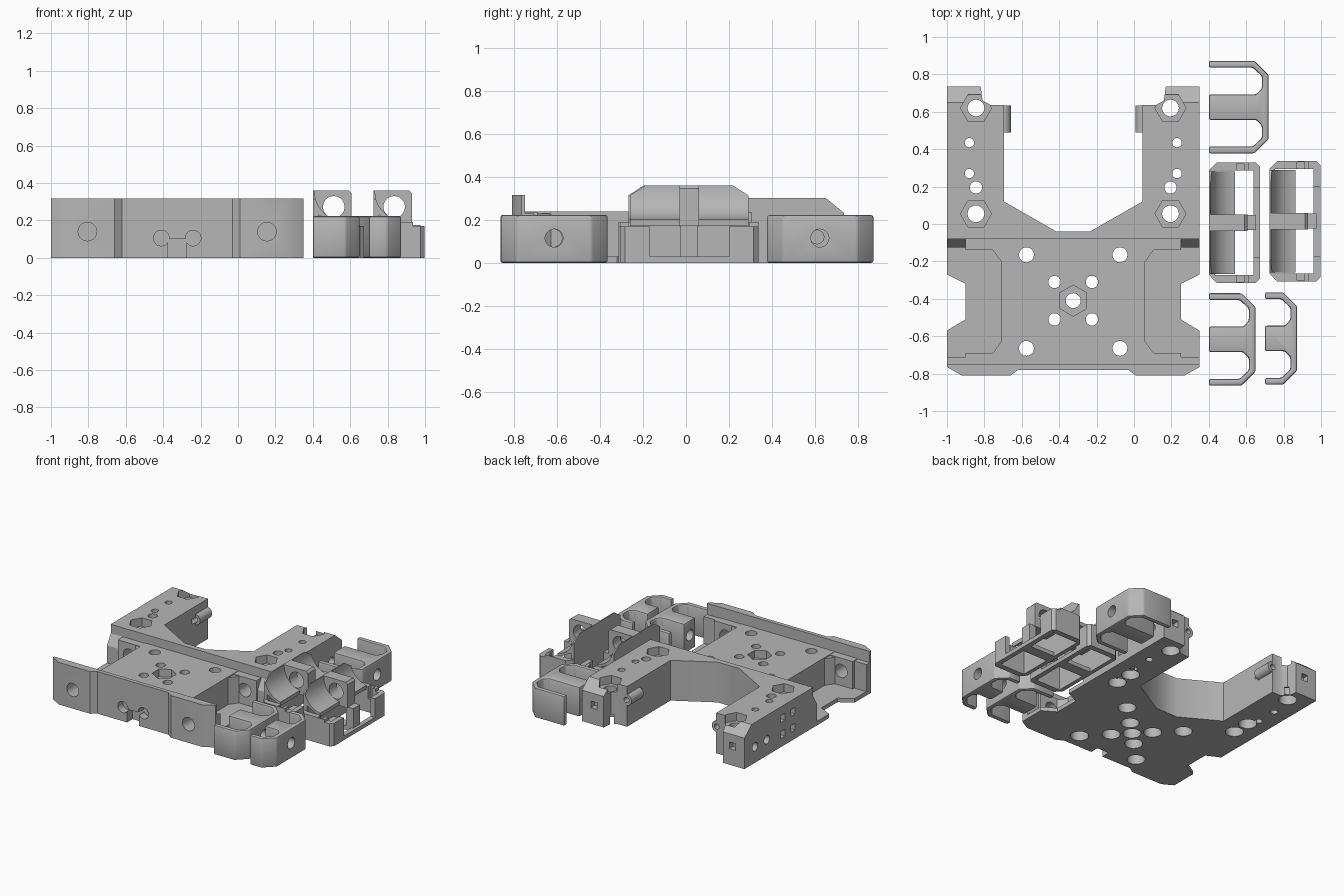
import bpy, bmesh, math

if "Cube" in bpy.data.objects:
    bpy.data.objects.remove(bpy.data.objects["Cube"], do_unlink=True)

grey = bpy.data.materials.new("plain_grey")
grey.use_nodes = True
grey.diffuse_color = (0.47, 0.47, 0.47, 1)
grey.node_tree.nodes["Principled BSDF"].inputs["Base Color"].default_value = grey.diffuse_color

MID = -0.325          # symmetry line of the carriage
helpers = []


def prism(name, outlines, axis, lo, hi):
    """Extrude one or more separate 2D outlines along an axis."""
    place = {"x": lambda a, b, t: (t, a, b),
             "y": lambda a, b, t: (a, t, b),
             "z": lambda a, b, t: (a, b, t)}[axis]
    bm = bmesh.new()
    for pts in outlines:
        ends = [[bm.verts.new(place(a, b, t)) for a, b in pts] for t in (lo, hi)]
        for ring in ends:
            bm.faces.new(ring)
        n = len(pts)
        for i in range(n):
            j = (i + 1) % n
            bm.faces.new((ends[0][i], ends[0][j], ends[1][j], ends[1][i]))
    bmesh.ops.recalc_face_normals(bm, faces=bm.faces)
    me = bpy.data.meshes.new(name)
    bm.to_mesh(me)
    bm.free()
    me.materials.append(grey)
    ob = bpy.data.objects.new(name, me)
    bpy.context.collection.objects.link(ob)
    return ob


def rect(a0, a1, b0, b1):
    return [(a0, b0), (a1, b0), (a1, b1), (a0, b1)]


def square(a, b, h):
    return rect(a - h, a + h, b - h, b + h)


def ngon(a, b, r, n=20, turn=0.0):
    return [(a + r * math.cos(turn + math.tau * i / n),
             b + r * math.sin(turn + math.tau * i / n)) for i in range(n)]


def mirrored(half):
    """Full outline from its right half, about the symmetry line."""
    return ([(MID + u, y) for u, y in half]
            + [(MID - u, y) for u, y in reversed(half)])


def combine(target, other, operation):
    m = target.modifiers.new(operation.lower(), "BOOLEAN")
    m.operation, m.solver, m.object = operation, "EXACT", other
    other.hide_render = True
    helpers.append(other)


def cut(target, outlines, axis, lo, hi):
    combine(target, prism("cutter", outlines, axis, lo, hi), "DIFFERENCE")


def finish(ob):
    """Bake all modifiers in one pass, drop the helpers, set the shading."""
    if ob.modifiers:
        baked = bpy.data.meshes.new_from_object(
            ob.evaluated_get(bpy.context.evaluated_depsgraph_get()))
        ob.modifiers.clear()
        ob.data = baked
    while helpers:
        bpy.data.objects.remove(helpers.pop(), do_unlink=True)
    bpy.ops.object.select_all(action="DESELECT")
    bpy.context.view_layer.objects.active = ob
    ob.select_set(True)
    bpy.ops.object.shade_smooth_by_angle(angle=math.radians(30))


# ---- Carriage: floor, front wall, deck and legs joined together
front = [(0.295, -0.78), (0.335, -0.81), (0.595, -0.81), (0.675, -0.765)]
notch = [(0.675, -0.57), (0.575, -0.51), (0.575, -0.32), (0.675, -0.27)]
leg_end = [(0.675, 0.735), (0.495, 0.735), (0.485, 0.66), (0.44, 0.635),
           (0.37, 0.635), (0.37, 0.12), (0.09, -0.04)]
body = prism("carriage_body", [mirrored(front + notch + leg_end)], "z", 0, 0.03)


def bar(name, half_width, y0, y1, top):
    return prism(name, [rect(MID - half_width, MID + half_width, y0, y1)], "z", 0.01, top)


parts = [
    prism("front_wall", [mirrored(front + [(0.675, -0.75)])], "z", 0, 0.316),
    prism("leg_block", [mirrored([(0.675, -0.08)] + leg_end)], "z", 0, 0.302),
    bar("deck_block", 0.385, -0.76, -0.07, 0.238),
    bar("front_rail", 0.575, -0.755, -0.69, 0.236),
    bar("front_ledge", 0.675, -0.757, -0.71, 0.232),
    bar("rear_rail", 0.575, -0.14, -0.075, 0.235),
    prism("rear_slope", [[(-0.07, 0.01), (-0.125, 0.01), (-0.125, 0.16), (-0.08, 0.234),
                          (-0.07, 0.234)]], "x", MID - 0.675, MID + 0.675),
    # corner gussets of the motor bays
    prism("bay_gussets", [[(MID + s * 0.38, y - d), (MID + s * 0.38, y + d),
                           (MID + s * 0.43, y)]
                          for s in (-1, 1) for y, d in ((-0.139, -0.07), (-0.691, 0.07))],
          "z", 0.01, 0.23),
    prism("leg_lugs", [ngon(MID + s * 0.375, 0.2, 0.042) for s in (-1, 1)], "y", 0.49, 0.634),
]
for p in parts:
    combine(body, p, "UNION")

# Vertical holes, round pockets underneath and hexagon pockets on top
holes = [(u, y, 0.04) for u in (-0.25, 0.25) for y in (-0.165, -0.665)]
holes += [(u, y, 0.033) for u in (-0.1, 0.1) for y in (-0.31, -0.51)]
holes += [(0, -0.41, 0.04)]
small, leg_hexes = [], []
for s in (-1, 1):
    holes += [(s * 0.52, y, 0.045) for y in (0.055, 0.62)] + [(s * 0.52, 0.195, 0.033)]
    small += [(s * 0.555, y, 0.025) for y in (0.27, 0.435)]
    leg_hexes += [ngon(MID + s * 0.52, y, 0.083, 6) for y in (0.055, 0.62)]
cut(body, [ngon(MID + u, y, r) for u, y, r in holes + small], "z", -0.1, 0.5)
cut(body, [ngon(MID + u, y, 0.062) for u, y, r in holes], "z", -0.1, 0.07)
cut(body, leg_hexes, "z", 0.24, 0.5)
cut(body, [ngon(MID, -0.41, 0.083, 6, math.pi / 6)], "z", 0.18, 0.5)

# Sloped leg tips, axle holes, side sockets and end slots
cut(body, [[(0.65, 0.31), (0.65, 0.302), (0.75, 0.22), (0.8, 0.31)]], "x", -1.1, 0.45)
cut(body, [ngon(MID + s * 0.48, 0.14, 0.05) for s in (-1, 1)], "y", -0.9, -0.03)
cut(body, [ngon(MID + s * 0.375, 0.2, 0.02) for s in (-1, 1)], "y", 0.45, 0.7)
cut(body, [square(MID + s * 0.575, 0.145, 0.025) for s in (-1, 1)], "y", 0.69, 0.8)
sockets = [square(y, z, 0.025) for y in (0.16, 0.28) for z in (0.09, 0.21)]
sockets += [ngon(y, 0.12, 0.032) for y in (0.47, 0.61)]
for s in (-1, 1):
    lo, hi = sorted((MID + s * 0.62, MID + s * 0.72))
    cut(body, sockets, "x", lo, hi)

# Cable notch under the front wall
cut(body, [rect(MID - 0.05, MID + 0.05, -0.1, 0.1)], "y", -0.9, -0.715)
cut(body, [ngon(MID + s * 0.085, 0.105, 0.042) for s in (-1, 1)], "y", -0.9, -0.72)
finish(body)


# ---- Loose clips: a wrapped wall with a central tongue
def clip(name, x0, x1, yc):
    c, t = 0.075, 0.036
    half = [(x1, 0.247 - c), (x1 - c, 0.247), (x0, 0.247), (x0, 0.247 - t),
            (x1 - c - 0.01, 0.247 - t), (x1 - t, 0.24 - c), (x1 - t, 0.1),
            (x1 - t - 0.03, 0.068), (x0, 0.068)]
    outline = [(x, yc + v) for x, v in half] + [(x, yc - v) for x, v in reversed(half)]
    ob = prism(name, [outline], "z", 0, 0.222)
    bev = ob.modifiers.new("soft_edges", "BEVEL")
    bev.width, bev.segments = 0.01, 2
    cut(ob, [ngon(yc - 0.002, 0.115, 0.042)], "x", x0 - 0.1, x1 + 0.1)
    finish(ob)


clip("rear_clip", 0.4, 0.72, 0.625)
clip("front_clip", 0.4, 0.65, -0.617)
clip("small_clip", 0.7, 0.872, -0.612)


# ---- Motor cradles: open frame, hollow wall, centre rib
def cradle(name, x, yc):
    half = [(0, 0.28), (0.04, 0.322), (0.25, 0.322), (0.272, 0.3)]
    outline = [(x + a, yc + b) for a, b in half] + [(x + a, yc - b) for a, b in reversed(half)]
    frame = prism(name + "_frame", [outline], "z", 0, 0.19)
    cut(frame, [rect(x + 0.03, x + 0.236, yc - 0.28, yc + 0.28)], "z", -0.1, 0.4)
    # lowered outer rail and end slots
    cut(frame, [rect(yc - 0.185, yc + 0.185, 0.03, 0.4)], "x", x + 0.2, x + 0.4)
    cut(frame, [rect(yc - 0.5, yc + 0.5, 0.17, 0.4)], "x", x + 0.21, x + 0.4)
    cut(frame, [square(x + 0.167, yc + s * 0.297, 0.02) for s in (-1, 1)], "z", 0.1, 0.3)
    finish(frame)

    # curved wall that holds the motor, with clipped upper corners
    arc = [(x + 0.16 - 0.152 * math.cos(k * math.pi / 22),
            0.352 - 0.152 * math.sin(k * math.pi / 22)) for k in range(11)]
    shell = [(x, 0.36), (x, 0.01), (x + 0.028, 0.01), (x + 0.028, 0.23),
             (x + 0.136, 0.172)] + arc[::-1] + [(x + 0.008, 0.36)]
    wall = prism(name + "_wall", [shell], "y", yc - 0.275, yc + 0.275)
    cut(wall, [[(yc + s * 0.2, 0.362), (yc + s * 0.278, 0.312), (yc + s * 0.3, 0.4)]
               for s in (-1, 1)], "x", x - 0.1, x + 0.3)
    finish(wall)

    # centre rib with shaft hole, outer post and floor bar
    rib_shape = [(x + 0.001, 0.17), (x + 0.205, 0.17), (x + 0.205, 0.345),
                 (x + 0.19, 0.36), (x + 0.001, 0.36)]
    rib = prism(name + "_rib", [rib_shape], "y", yc - 0.045, yc + 0.045)
    cut(rib, [ngon(x + 0.11, 0.272, 0.058)], "y", yc - 0.2, yc + 0.2)
    finish(rib)
    for part, x0, z0, z1 in (("_post", 0.19, 0.02, 0.175), ("_floor_bar", 0.01, 0, 0.03)):
        finish(prism(name + part, [rect(x + x0, x + 0.25, yc - 0.04, yc + 0.04)], "z", z0, z1))


cradle("inner_cradle", 0.402, 0.007)
cradle("outer_cradle", 0.725, 0.015)
